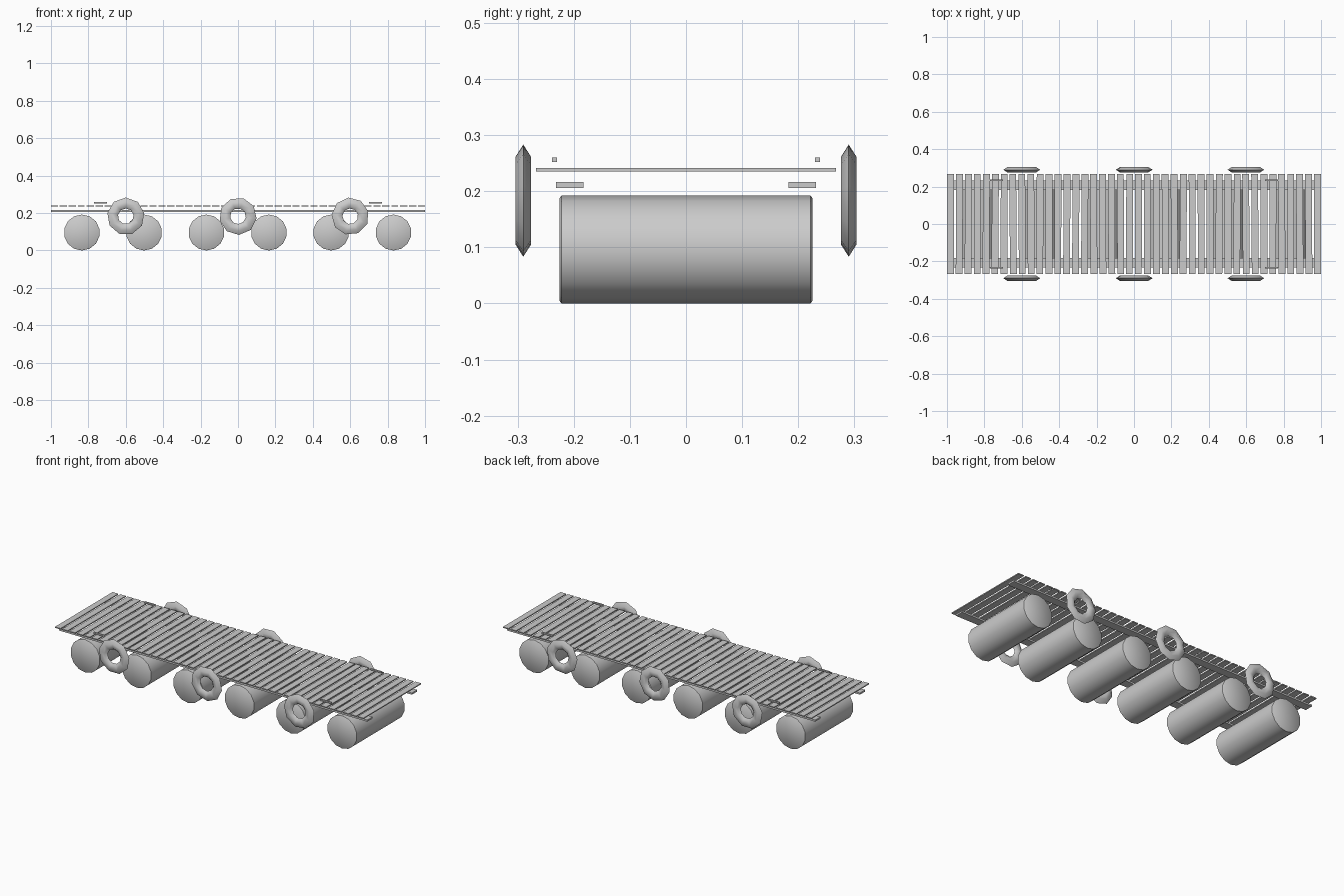
import bpy, bmesh, math, random
from mathutils import Matrix, Vector

if "Cube" in bpy.data.objects:
    bpy.data.objects.remove(bpy.data.objects["Cube"])

random.seed(4)


def finish(name, bm, smooth=None):
    bmesh.ops.recalc_face_normals(bm, faces=bm.faces[:])
    me = bpy.data.meshes.new(name)
    bm.to_mesh(me)
    bm.free()
    ob = bpy.data.objects.new(name, me)
    bpy.context.collection.objects.link(ob)
    if smooth:
        bpy.ops.object.select_all(action='DESELECT')
        ob.select_set(True)
        bpy.context.view_layer.objects.active = ob
        bpy.ops.object.shade_smooth_by_angle(angle=math.radians(smooth))
    return ob


def add_box(bm, center, size, tilt=0.0):
    m = (Matrix.Translation(center) @ Matrix.Rotation(tilt, 4, 'Z')
         @ Matrix.Diagonal((*size, 1)))
    bmesh.ops.create_cube(bm, size=1, matrix=m)


def lathe_y(name, center, profile, sides, closed, turn=0.0, smooth=40):
    """Revolve (radius, y) points around the y axis."""
    bm = bmesh.new()
    rings = []
    for i in range(sides):
        a = 2 * math.pi * i / sides + turn
        rings.append([bm.verts.new(Vector(center) + Vector(
            (r * math.sin(a), y, r * math.cos(a)))) for r, y in profile])
    n = len(profile)
    for i in range(sides):
        a, b = rings[i], rings[(i + 1) % sides]
        for j in range(n if closed else n - 1):
            k = (j + 1) % n
            bm.faces.new((a[j], a[k], b[k], b[j]))
    if not closed:
        bm.faces.new([r[0] for r in rings])
        bm.faces.new([r[-1] for r in rings])
    return finish(name, bm, smooth)


# Float barrels lying across the dock
barrel = [(0.092, -0.225), (0.096, -0.222), (0.096, 0.222), (0.092, 0.225)]
for i, x in enumerate((-0.835, -0.502, -0.169, 0.165, 0.498, 0.831)):
    lathe_y(f"float_barrel_{i + 1}", (x, 0, 0.096), barrel, 14, False)

# Deck planks with narrow gaps
bm = bmesh.new()
count = 42
pitch = 2.0 / (count - 0.24)
for i in range(count):
    x = -1 + 0.38 * pitch + i * pitch
    tilt = random.uniform(-0.008, 0.008) if 0 < i < count - 1 else 0
    add_box(bm, (x, 0, 0.238), (pitch * 0.76, 0.534, 0.006), tilt)
finish("deck_planks", bm)

# Long rails under the deck
for side, label in ((-1, "front"), (1, "back")):
    bm = bmesh.new()
    add_box(bm, (0, side * 0.207, 0.211), (2.0, 0.049, 0.010))
    finish(f"{label}_rail", bm)

    # Mooring cleat bars
    for x in (-0.735, 0.735):
        bm = bmesh.new()
        add_box(bm, (x, side * 0.234, 0.256), (0.07, 0.009, 0.008))
        finish(f"{label}_cleat_{'left' if x < 0 else 'right'}", bm)

    # Tyre fenders along the edges
    tyre = [(0.042, 0), (0.055, -0.011), (0.078, -0.014), (0.1, 0),
            (0.078, 0.014), (0.055, 0.011)]
    for i, x in enumerate((-0.6, 0.0, 0.6)):
        lathe_y(f"{label}_tyre_fender_{i + 1}", (x, side * 0.29, 0.183),
                tyre, 9, True, turn=i * 0.3, smooth=50)
